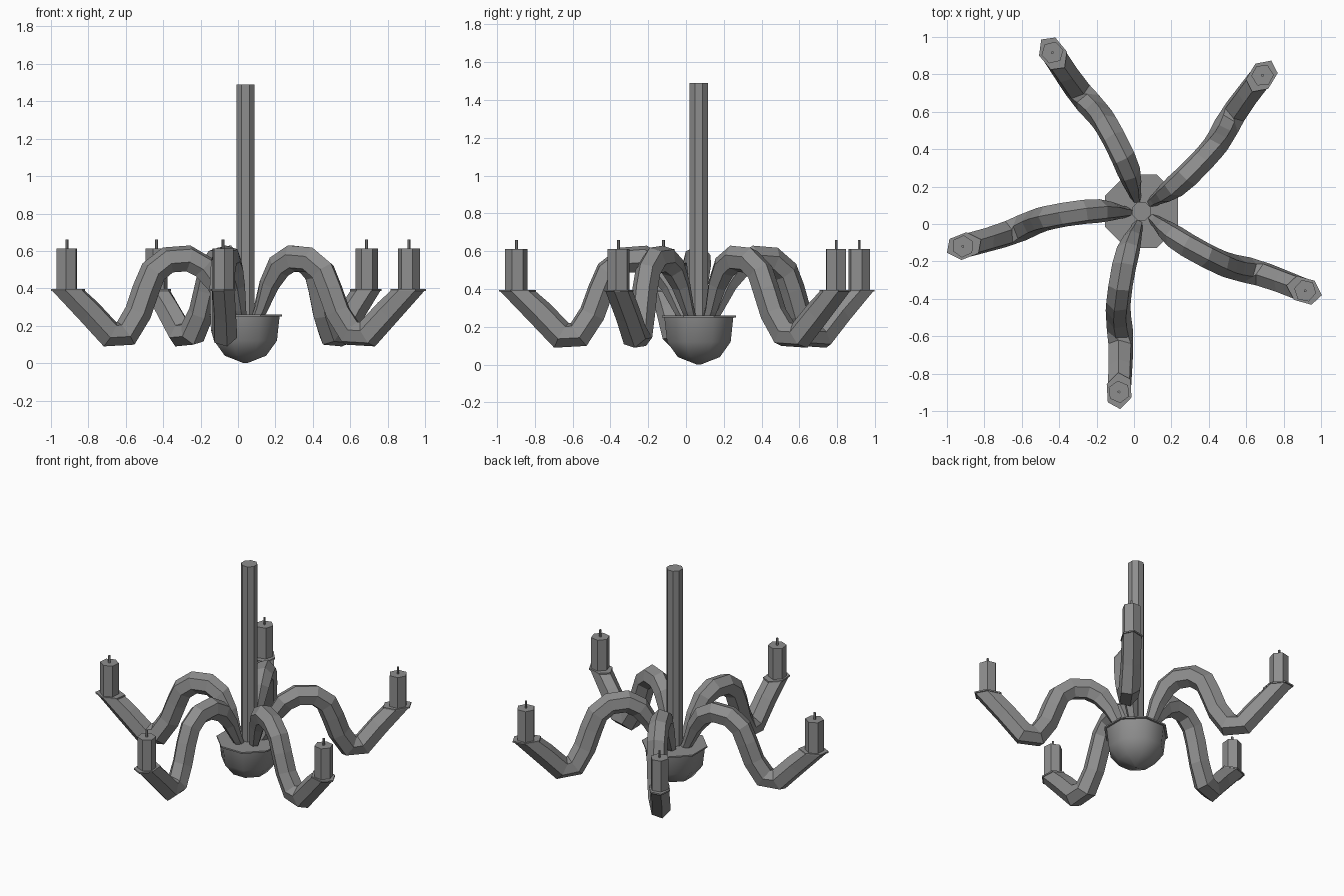
import bpy, bmesh, math
from mathutils import Vector

if "Cube" in bpy.data.objects:
    bpy.data.objects.remove(bpy.data.objects["Cube"])

CX, CY = 0.04, 0.068
ANGLES = [math.radians(a) for a in (48.3, 119.3, 191.1, 262.9, 334.1)]

# dark grey metal for every part
METAL = bpy.data.materials.new("dark_grey")
METAL.diffuse_color = (0.27, 0.27, 0.27, 1)
METAL.use_nodes = True
METAL.node_tree.nodes["Principled BSDF"].inputs["Base Color"].default_value = METAL.diffuse_color


def make_object(name, rings, smooth=False):
    """Skin a list of equal-sized vertex rings into a capped solid."""
    bm = bmesh.new()
    loops = [[bm.verts.new(p) for p in ring] for ring in rings]
    n = len(loops[0])
    for a, b in zip(loops, loops[1:]):
        for i in range(n):
            j = (i + 1) % n
            bm.faces.new((a[i], a[j], b[j], b[i]))
    bm.faces.new(loops[0])
    bm.faces.new(loops[-1])
    bmesh.ops.recalc_face_normals(bm, faces=bm.faces[:])
    mesh = bpy.data.meshes.new(name)
    bm.to_mesh(mesh)
    bm.free()
    mesh.materials.append(METAL)
    obj = bpy.data.objects.new(name, mesh)
    bpy.context.collection.objects.link(obj)
    if smooth:
        bpy.ops.object.select_all(action='DESELECT')
        bpy.context.view_layer.objects.active = obj
        obj.select_set(True)
        bpy.ops.object.shade_smooth_by_angle(angle=math.radians(50))
    return obj


def lathe(name, profile, sides, x=CX, y=CY, turn=0.0, smooth=False):
    """Turned part from (radius, height) pairs."""
    rings = [[(x + r * math.cos(turn + math.tau * i / sides),
               y + r * math.sin(turn + math.tau * i / sides), z)
              for i in range(sides)] for r, z in profile]
    return make_object(name, rings, smooth)


# central bowl, its rim and the hanging pole
half = math.pi / 8
lathe("bowl", [(0.01, 0.0), (0.12, 0.04), (0.182, 0.12), (0.198, 0.255)], 8, turn=half, smooth=True)
lathe("bowl_rim", [(0.212, 0.25), (0.212, 0.26)], 8, turn=half)
lathe("pole", [(0.053, 0.2), (0.053, 1.49)], 8, turn=half)

# arm path: distance from centre, height, sideways sway, section scale
PATH = [(0.05, 0.20, -0.005, 0.35), (0.10, 0.29, -0.015, 0.5),
        (0.155, 0.42, -0.03, 0.75), (0.22, 0.515, -0.045, 0.95),
        (0.30, 0.56, -0.056, 1), (0.41, 0.552, -0.062, 1),
        (0.49, 0.49, -0.062, 1), (0.53, 0.395, -0.06, 1),
        (0.575, 0.27, -0.052, 1), (0.645, 0.16, -0.036, 1.06),
        (0.735, 0.155, -0.02, 1.06), (0.85, 0.275, -0.008, 1),
        (0.967, 0.39, 0.0, 1)]
# six-sided section, slightly rolled: (sideways, upward)
SECTION = [(0.073 * math.cos(math.radians(a)), 0.073 * math.sin(math.radians(a)))
           for a in range(-76, 284, 60)]


def section_normal(i):
    """Upward direction of the section in the (distance, height) plane."""
    if i == len(PATH) - 1:
        return Vector((-1.3, 0.0))
    a, b = PATH[max(i - 1, 0)], PATH[i + 1]
    t = Vector((b[0] - a[0], b[1] - a[1])).normalized()
    return Vector((-t.y, t.x))


for k, ang in enumerate(ANGLES, 1):
    out = Vector((math.cos(ang), math.sin(ang), 0))
    side = Vector((-out.y, out.x, 0))
    centre = Vector((CX, CY, 0))

    # curved arm
    rings = []
    for i, (r, z, sway, s) in enumerate(PATH):
        n = section_normal(i)
        rings.append([centre + out * (r + n.x * v * s) + side * (sway + u * s * 0.92)
                      + Vector((0, 0, z + n.y * v * s)) for u, v in SECTION])
    make_object(f"arm_{k}", rings)

    # drip plate, slightly larger than the arm end
    tip = centre + out * 0.967
    plate = [[tip + out * (-1.36 * v) + side * u + Vector((0, 0, z))
              for u, v in SECTION] for z in (0.386, 0.396)]
    make_object(f"drip_plate_{k}", plate)

    # candle and wick
    c = centre + out * 0.973
    roll = ang + math.radians(14)
    lathe(f"candle_{k}", [(0.06, 0.39), (0.06, 0.612)], 6, c.x, c.y, roll)
    lathe(f"wick_{k}", [(0.008, 0.6), (0.008, 0.66)], 6, c.x, c.y, roll)
